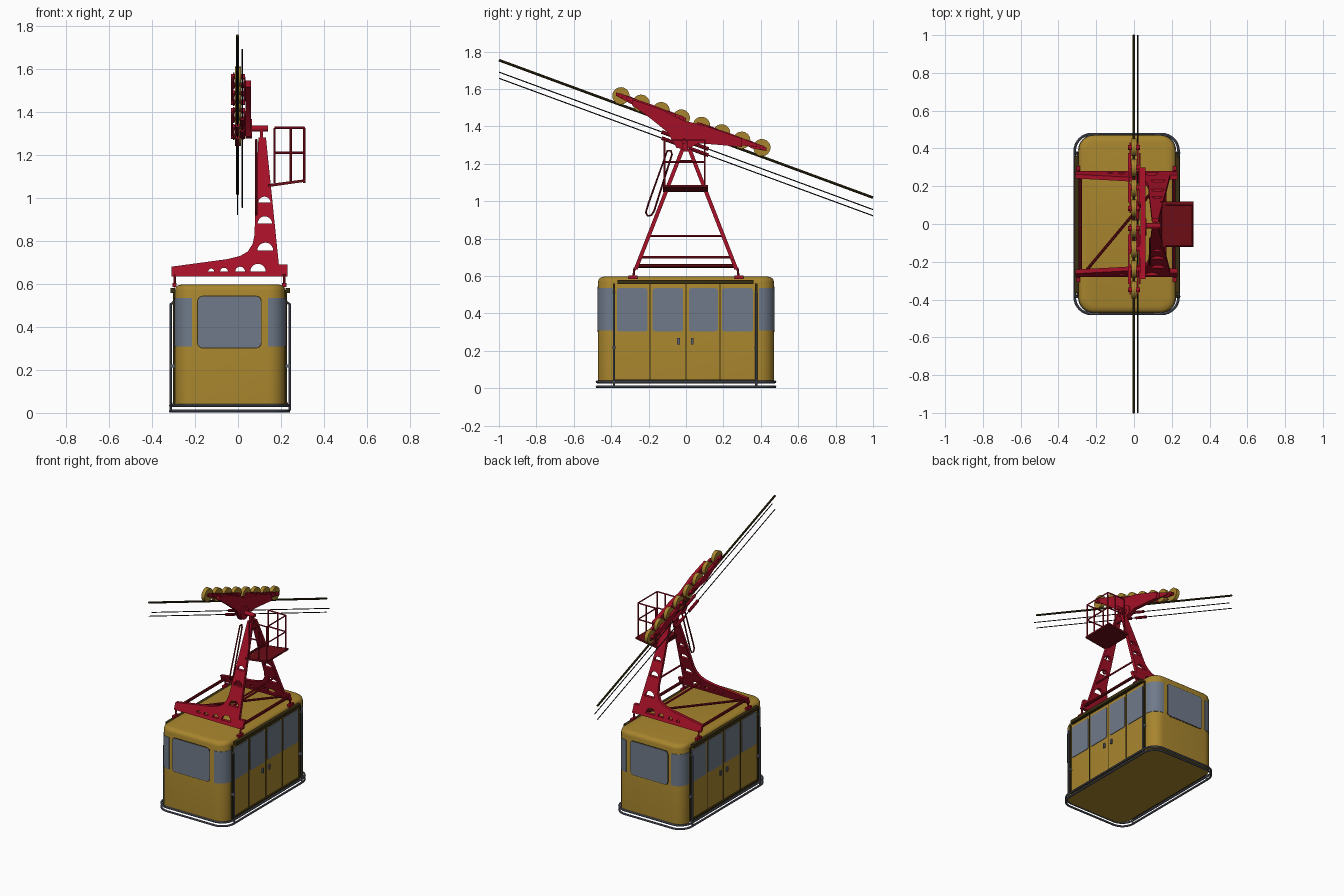
import bpy, bmesh, math
from mathutils import Vector

if "Cube" in bpy.data.objects:
    bpy.data.objects.remove(bpy.data.objects["Cube"], do_unlink=True)


def material(name, *rgb):
    m = bpy.data.materials.new(name)
    m.use_nodes = True
    m.diffuse_color = (*rgb, 1)
    m.node_tree.nodes["Principled BSDF"].inputs["Base Color"].default_value = (*rgb, 1)
    return m


GOLD = material("gold paint", .39, .235, .027)
RED = material("red paint", .37, .005, .02)
DARK_RED = material("dark red paint", .15, .004, .008)
GLASS = material("blue grey glass", .16, .195, .255)
STEEL = material("steel", .11, .125, .16)
OLIVE = material("dark olive", .04, .028, .006)
BLACK = material("black cable", .012, .012, .012)
made = []


def add_mesh(name, mesh, mat):
    mesh.materials.clear()
    mesh.materials.append(mat)
    ob = bpy.data.objects.new(name, mesh)
    bpy.context.collection.objects.link(ob)
    made.append(ob)
    return ob


def from_curve(name, curve, mat):
    """Turn a curve into a mesh object."""
    tmp = bpy.data.objects.new("tmp", curve)
    bpy.context.collection.objects.link(tmp)
    dg = bpy.context.evaluated_depsgraph_get()
    mesh = bpy.data.meshes.new_from_object(tmp.evaluated_get(dg))
    bpy.data.objects.remove(tmp, do_unlink=True)
    return add_mesh(name, mesh, mat)


def add_spline(curve, pts, closed):
    s = curve.splines.new('POLY')
    s.points.add(len(pts) - 1)
    for p, q in zip(s.points, pts):
        p.co = (*q, 0, 1) if len(q) == 2 else (*q, 1)
    s.use_cyclic_u = closed


def tube(name, pts, r, mat, closed=False):
    c = bpy.data.curves.new(name, 'CURVE')
    c.dimensions = '3D'
    c.bevel_depth, c.bevel_resolution, c.use_fill_caps = r, 2, True
    add_spline(c, pts, closed)
    return from_curve(name, c, mat)


def plate(name, loops, axis, a, b, mat, place=None):
    """Extrude an outline (further loops are holes) from a to b along an axis."""
    c = bpy.data.curves.new(name, 'CURVE')
    c.dimensions, c.fill_mode, c.extrude = '2D', 'BOTH', abs(b - a) / 2
    for pts in loops:
        add_spline(c, pts, True)
    ob = from_curve(name, c, mat)
    for v in ob.data.vertices:
        x, y, w = v.co
        w += (a + b) / 2
        v.co = place(x, y, w) if place else {'X': (w, x, y), 'Y': (x, w, y), 'Z': (x, y, w)}[axis]
    bm = bmesh.new()
    bm.from_mesh(ob.data)
    bmesh.ops.remove_doubles(bm, verts=bm.verts, dist=1e-5)
    bmesh.ops.recalc_face_normals(bm, faces=bm.faces)
    bm.to_mesh(ob.data)
    bm.free()
    return ob


def arc(u, v, r, start, end, n=6):
    return [(u + r * math.cos(t), v + r * math.sin(t))
            for t in (math.radians(start + (end - start) * i / n) for i in range(n + 1))]


def round_rect(u0, u1, v0, v1, r, n=5):
    return (arc(u0 + r, v0 + r, r, 180, 270, n) + arc(u1 - r, v0 + r, r, 270, 360, n)
            + arc(u1 - r, v1 - r, r, 0, 90, n) + arc(u0 + r, v1 - r, r, 90, 180, n))


def box(name, x0, x1, y0, y1, z0, z1, mat):
    return plate(name, [[(x0, y0), (x1, y0), (x1, y1), (x0, y1)]], 'Z', z0, z1, mat)


def disc(name, y, z, r, x0, x1, mat, n=24):
    return plate(name, [arc(y, z, r, 0, 360 - 360 / n, n - 1)], 'X', x0, x1, mat)


# Cabin shell: stacked rounded rings with a softened roof edge
X0, X1, Y, R = -.293, .22, .47, .08
bm = bmesh.new()
rings = []
for z, inset in ((.03, 0), (.57, 0), (.584, .004), (.593, .014), (.598, .035)):
    ring = round_rect(X0 + inset, X1 - inset, -Y + inset, Y - inset, R - inset * .7, 8)
    rings.append([bm.verts.new((*p, z)) for p in ring])
for lo, hi in zip(rings, rings[1:]):
    for i in range(len(lo)):
        j = (i + 1) % len(lo)
        bm.faces.new((lo[i], lo[j], hi[j], hi[i]))
bm.faces.new(rings[0][::-1])
bm.faces.new(rings[-1])
shell = bpy.data.meshes.new("cabin_shell")
bm.to_mesh(shell)
bm.free()
add_mesh("cabin_shell", shell, GOLD)

# End windows and wrapped corner windows
for s, end in ((-1, "front"), (1, "back")):
    y = s * Y
    plate(end + "_window_trim", [round_rect(-.19, .11, .3, .545, .025)], 'Y', y - .002, y + .002, OLIVE)
    plate(end + "_window", [round_rect(-.186, .106, .304, .541, .022)], 'Y', y - .004, y + .004, GLASS)
    for cx, side, inner in ((X0 + R, "right", 180), (X1 - R, "left", 0)):
        a0, a1 = inner, inner + (90 if (s < 0) == (inner == 180) else -90)
        outline = arc(cx, s * (Y - R), R + .003, a0, a1, 8) + arc(cx, s * (Y - R), R - .003, a1, a0, 8)
        plate(end + "_" + side + "_corner_window", [outline], 'Z', .308, .535, GLASS)

# Side windows, sliding doors, door tracks and bumper posts
for x, out, side in ((X0, -1, "right"), (X1, 1, "left")):
    for y0, y1 in ((-.37, -.205), (-.178, -.015), (.015, .17), (.193, .358)):
        plate(side + "_window", [round_rect(y0, y1, .305, .535, .012)], 'X', x - .004, x + .004, GLASS)
    for y in (-.192, 0, .182):
        box(side + "_door_seam", x - .003, x + .003, y - .002, y + .002, .045, .56, OLIVE)
    box(side + "_door_track", x, x + out * .022, -.365, .36, .557, .58, OLIVE)
    box(side + "_door_sill", x, x + out * .012, -.385, .375, .035, .048, OLIVE)
    for y in (-.04, .033):
        box(side + "_door_handle", x, x + out * .009, y - .007, y + .007, .235, .268, STEEL)
    for y in (-.385, .375):
        xo = x + out * .02
        tube(side + "_bumper_post", [(xo, y, .01), (xo, y, .505), (x, y, .52)], .006, STEEL)
        box(side + "_post_bracket", x, xo, y - .008, y + .008, .21, .225, STEEL)
        box(side + "_door_frame", x, x + out * .009, y - .006, y + .006, .04, .56, OLIVE)

# Bumper rails around the floor
for z in (.008, .034):
    tube("bumper_rail", [(*p, z) for p in round_rect(-.314, .236, -.476, .476, .09, 8)], .007, STEEL, True)

# Hanger frames: perforated plates leaning towards each other
leg = [(-.31, .635), (.23, .635), (.23, .69), (.19, .69), (.13, 1.28), (.095, 1.28), (.08, .95),
       (.077, .83), (.068, .785), (.045, .75), (.01, .73), (-.05, .715), (-.31, .68)]
holes = [(-.125, .657, .014), (-.065, .657, .018), (.01, .657, .023), (.093, .657, .036),
         (.127, .755, .037), (.125, .88, .034), (.123, .978, .028)]


def lean(z):
    return .283 - .39 * (z - .6)


for s, end in ((-1, "front"), (1, "back")):
    plate(end + "_hanger_frame", [leg] + [arc(u, v, r, 0, 180, 10) for u, v, r in holes],
          'Y', -.011, .011, RED, lambda x, z, w: (x, s * lean(z) + w, z))
    for x in (-.295, .215):
        tube(end + "_hanger_pin", [(x, s * .283, .585), (x, s * .275, .645)], .006, RED)
        box(end + "_hanger_foot", x - .01, x + .01, s * .283 - .025, s * .283 + .025, .585, .603, RED)

# Cross bars and roof brace
for x, z, r, mat in ((-.285, .655, .01, DARK_RED), (.21, .655, .01, DARK_RED), (.05, .7, .007, RED),
                     (.165, .815, .006, RED), (.14, 1.075, .008, DARK_RED), (.12, 1.215, .005, DARK_RED)):
    tube("cross_bar", [(x, -lean(z), z), (x, lean(z), z)], r, mat)
tube("roof_brace", [(-.26, -.255, .65), (.165, .255, .65)], .008, DARK_RED)
tube("rescue_loop", [(.085, *p) for p in ((-.1, 1.27), (-.2, .99), (-.215, .94), (-.205, .922),
                                          (-.185, .925), (-.17, .95), (-.075, 1.25), (-.08, 1.27))],
     .005, DARK_RED, True)

# Service platform with railing
plate("service_platform", [[(.14, 1.05), (.315, 1.075), (.315, 1.087), (.14, 1.064)]],
      'Y', -.123, .118, DARK_RED)
YA, YB = -.115, .1
for z in (1.21, 1.326):
    tube("railing", [(.17, YA, z), (.308, YA, z), (.308, YB, z), (.17, YB, z)], .005, RED)
for y in (YA, YB):
    for x in (.17, .245, .308):
        tube("railing_post", [(x, y, 1.07), (x, y, 1.326)], .005, RED)

# Cables
SLOPE = -.3675
for name, x, z, r, mat in (("track_cable", -.002, 1.387, .007, OLIVE), ("haul_cable", .02, 1.323, .003, BLACK),
                           ("lower_haul_cable", -.002, 1.29, .003, BLACK)):
    tube(name, [(x, -1, z - SLOPE), (x, 1, z + SLOPE)], r, mat)
for x, z in ((.02, 1.323), (-.002, 1.29)):
    for y0, y1 in ((-.13, -.03), (.02, .12)):
        tube("haul_clamp", [(x, y, z + SLOPE * y) for y in (y0, y1)], .01, RED)


# Running gear: wheels, rockers and main beam
def axle(y):
    return 1.436 + SLOPE * y


def rocker(name, y0, y1, half, deep, xs, width):
    mid = (y0 + y1) / 2
    outline = [(y0, axle(y0) - half), (mid, axle(mid) - deep), (y1, axle(y1) - half),
               (y1, axle(y1) + half), (mid, axle(mid) + half * 1.6), (y0, axle(y0) + half)]
    for x in xs:
        plate(name, [outline], 'X', x - width / 2, x + width / 2, RED)


wheels = [-.348 + .1077 * i for i in range(8)]
for y in wheels:
    disc("wheel", y, axle(y), .046, -.013, .013, GOLD)
    disc("wheel_hub", y, axle(y), .013, -.033, .033, RED, 12)
for a, b in zip(wheels[::2], wheels[1::2]):
    rocker("pair_rocker", a - .025, b + .025, .009, .024, (-.02, .02), .008)
for a, b in ((wheels[0], wheels[3]), (wheels[4], wheels[7])):
    rocker("bogie_rocker", a + .03, b - .03, .009, .04, (-.028, .03), .008)
plate("main_beam", [[(-.29, 1.545), (-.14, 1.495), (-.01, 1.43), (.1, 1.405), (.3, 1.335), (.3, 1.29),
                     (.17, 1.302), (.07, 1.31), (.02, 1.285), (-.05, 1.285), (-.1, 1.37),
                     (-.195, 1.447), (-.29, 1.515)]], 'X', .034, .06, RED)
disc("main_hub", -.015, 1.322, .045, .034, .066, RED)
disc("main_axle", -.01, 1.322, .014, .06, .14, RED, 16)
box("axle_lug", .103, .117, -.022, .012, 1.265, 1.32, RED)

# Smooth round parts, keep hard edges
bpy.ops.object.select_all(action='DESELECT')
for ob in made:
    ob.select_set(True)
bpy.context.view_layer.objects.active = made[0]
bpy.ops.object.shade_smooth_by_angle(angle=math.radians(35))
